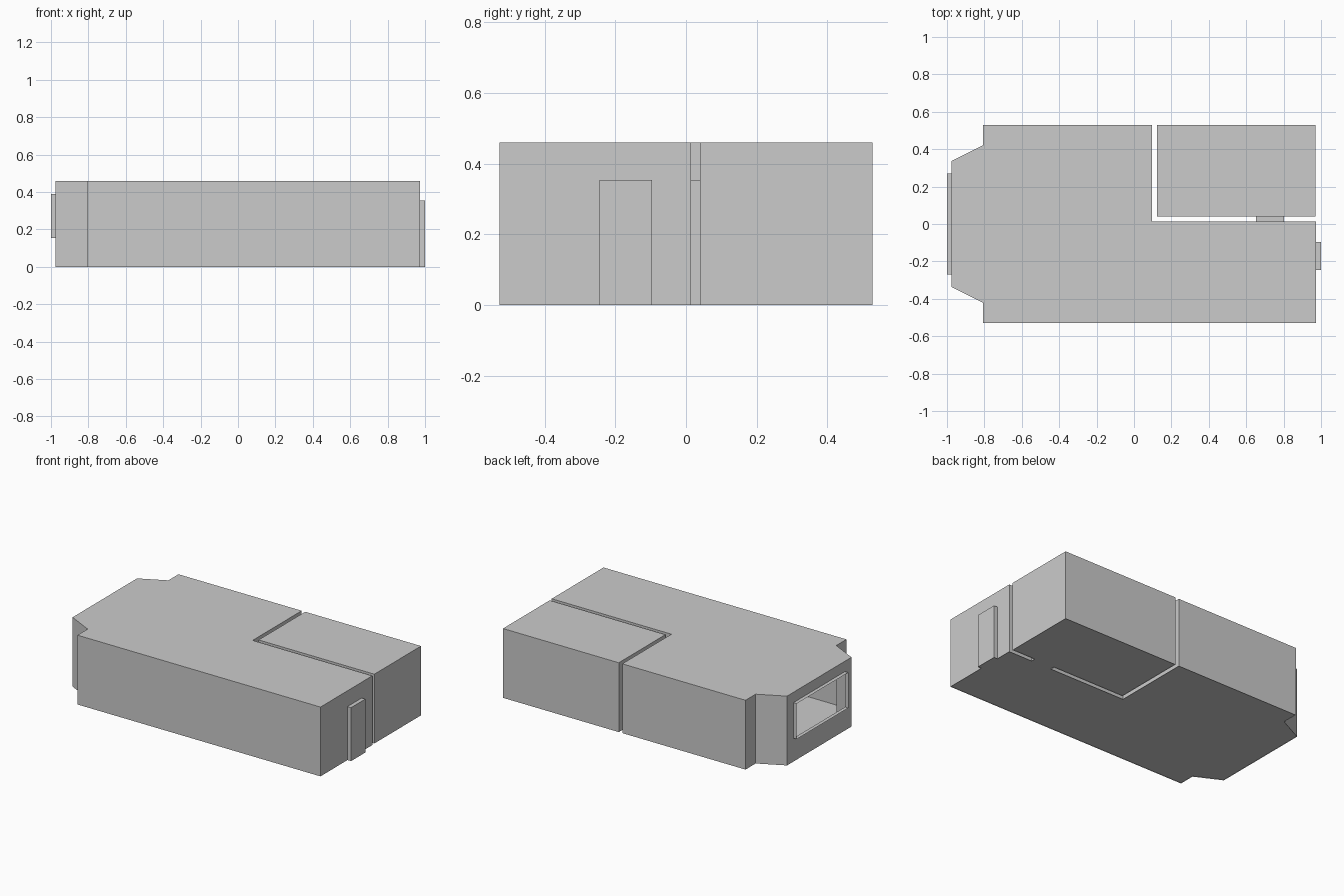
import bpy, bmesh
from mathutils import Vector

if "Cube" in bpy.data.objects:
    bpy.data.objects.remove(bpy.data.objects["Cube"])

H, DOOR_H, FLOOR_Z = 0.459, 0.354, 0.004


def quad(bm, a, b, z0, z1):
    """Vertical rectangle above the plan segment a-b."""
    bm.faces.new([bm.verts.new((p.x, p.y, z)) for p, z in
                  ((a, z0), (b, z0), (b, z1), (a, z1))])


def slab(bm, pts, z):
    bm.faces.new([bm.verts.new((p[0], p[1], z)) for p in pts])


def finish(bm, name):
    bmesh.ops.remove_doubles(bm, verts=bm.verts, dist=1e-5)
    bmesh.ops.recalc_face_normals(bm, faces=bm.faces)
    me = bpy.data.meshes.new(name)
    bm.to_mesh(me)
    bm.free()
    ob = bpy.data.objects.new(name, me)
    bpy.context.collection.objects.link(ob)
    return ob


def room(name, plan, openings):
    """Thin shell; openings maps wall index -> (start, end, z0, z1)."""
    bm = bmesh.new()
    slab(bm, plan, H)
    pts = [Vector(p) for p in plan]
    for i, a in enumerate(pts):
        b = pts[(i + 1) % len(pts)]
        if i not in openings:
            quad(bm, a, b, 0, H)
            continue
        s, e, z0, z1 = openings[i]
        s, e = Vector(s), Vector(e)
        quad(bm, a, s, 0, H)
        quad(bm, e, b, 0, H)
        quad(bm, s, e, z1, H)
        if z0 > 0:
            quad(bm, s, e, 0, z0)
    finish(bm, name)
    bm = bmesh.new()
    slab(bm, plan, FLOOR_Z)
    finish(bm, name + "_floor")


def reveal(name, s, e, z0, z1, out, closed):
    """Frame pushed out of an opening, optionally closed by a door panel."""
    bm = bmesh.new()
    s, e, o = Vector(s), Vector(e), Vector(out)
    quad(bm, s, s + o, z0, z1)
    quad(bm, e, e + o, z0, z1)
    base = z0 if z0 > 0 else FLOOR_Z
    for z in (base, z1):
        slab(bm, (s, e, e + o, s + o), z)
    if closed:
        quad(bm, s + o, e + o, z0, z1)
    finish(bm, name)


# openings
entry = ((0.974, -0.245), (0.974, -0.096), 0, DOOR_H)
inner = ((0.802, 0.014), (0.652, 0.014), 0, DOOR_H)
inner_b = ((0.652, 0.04), (0.802, 0.04), 0, DOOR_H)
window = ((-0.976, 0.27), (-0.976, -0.27), 0.155, 0.39)

# L-shaped main room with bay end
room("main_room", [
    (-0.806, -0.528), (0.974, -0.528), (0.974, 0.014), (0.097, 0.014),
    (0.097, 0.528), (-0.806, 0.528), (-0.806, 0.422), (-0.976, 0.337),
    (-0.976, -0.337), (-0.806, -0.422)],
    {1: entry, 2: inner, 7: window})

# small side room
room("side_room", [(0.123, 0.04), (0.971, 0.04), (0.971, 0.528), (0.123, 0.528)],
     {0: inner_b})

# door and window reveals
reveal("entry_door", *entry, (0.026, 0), True)
reveal("inner_doorway", *inner, (0, 0.026), False)
reveal("window_frame", *window, (-0.024, 0), False)
